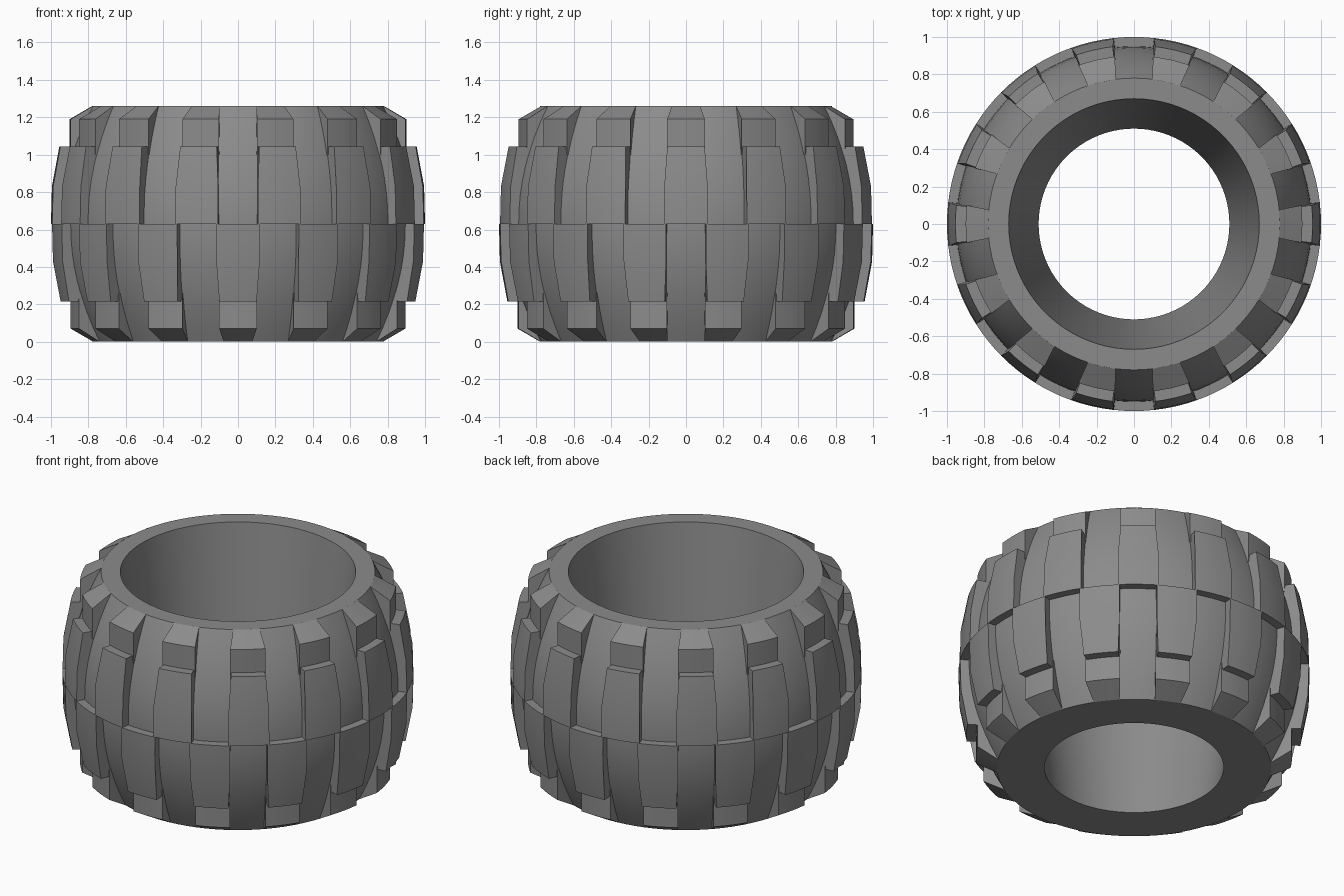
import bpy, bmesh, math

cube = bpy.data.objects.get("Cube")
if cube:
    bpy.data.objects.remove(cube, do_unlink=True)

HEIGHT = 1.26
MID = HEIGHT / 2
COUNT = 14
STEP = 2 * math.pi / COUNT
FRONT = -math.pi / 2

rubber = bpy.data.materials.new("grey rubber")
rubber.use_nodes = True
colour = (0.26, 0.26, 0.26, 1)
rubber.diffuse_color = colour
rubber.node_tree.nodes["Principled BSDF"].inputs["Base Color"].default_value = colour


def finish(bm, name):
    bmesh.ops.recalc_face_normals(bm, faces=bm.faces)
    mesh = bpy.data.meshes.new(name)
    bm.to_mesh(mesh)
    bm.free()
    mesh.materials.append(rubber)
    obj = bpy.data.objects.new(name, mesh)
    bpy.context.collection.objects.link(obj)
    bpy.ops.object.select_all(action="DESELECT")
    obj.select_set(True)
    bpy.context.view_layer.objects.active = obj
    bpy.ops.object.shade_smooth_by_angle(angle=math.radians(25))
    return obj


def polar(r, angle, z):
    return (r * math.cos(angle), r * math.sin(angle), z)


def bridge(bm, rings, closed):
    """Join neighbouring profile loops with quads."""
    pairs = list(zip(rings, rings[1:]))
    if closed:
        pairs.append((rings[-1], rings[0]))
    n = len(rings[0])
    for a, b in pairs:
        for i in range(n):
            j = (i + 1) % n
            bm.faces.new((a[i], a[j], b[j], b[i]))


def add_block(bm, profile, centre, segments=4):
    """Curved block from (radius, height, half angle in degrees) points."""
    rings = []
    for s in range(segments + 1):
        t = 2 * s / segments - 1
        rings.append([bm.verts.new(polar(r, centre + t * math.radians(h), z))
                      for r, z, h in profile])
    bridge(bm, rings, False)
    bm.faces.new(rings[0])
    bm.faces.new(rings[-1])


def block_row(name, profile, upper):
    """Ring of blocks; the lower rows are mirrored and turned half a step."""
    bm = bmesh.new()
    if not upper:
        profile = [(r, HEIGHT - z, h) for r, z, h in profile]
    for i in range(COUNT):
        add_block(bm, profile, FRONT + (i + (0.5 if upper else 0)) * STEP)
    finish(bm, name)


# Barrel-shaped tyre body with a tapered hole
RINGS = 16
outer = []
for k in range(RINGS + 1):
    t = 2 * k / RINGS - 1
    outer.append((0.95 - 0.17 * t * t, MID + MID * t))
section = outer + [(0.67, HEIGHT), (0.51, 0)]
body = bmesh.new()
SIDES = 84
bridge(body, [[body.verts.new(polar(r, FRONT + 2 * math.pi * i / SIDES, z))
               for r, z in section] for i in range(SIDES)], True)
finish(body, "tyre_body")

# Main tread blocks and shoulder lugs
tread = [(0.86, MID, 6.7), (1.0, MID, 6.7), (0.995, 0.83, 6.7),
         (0.955, 1.045, 6.0), (0.85, 1.045, 6.0)]
lug = [(0.78, 1.26, 5.6), (0.9, 1.19, 6.4), (0.9, 1.0, 6.4), (0.8, 1.0, 6.4)]
for side, upper in (("upper", True), ("lower", False)):
    block_row(side + "_tread_blocks", tread, upper)
    block_row(side + "_shoulder_lugs", lug, upper)
